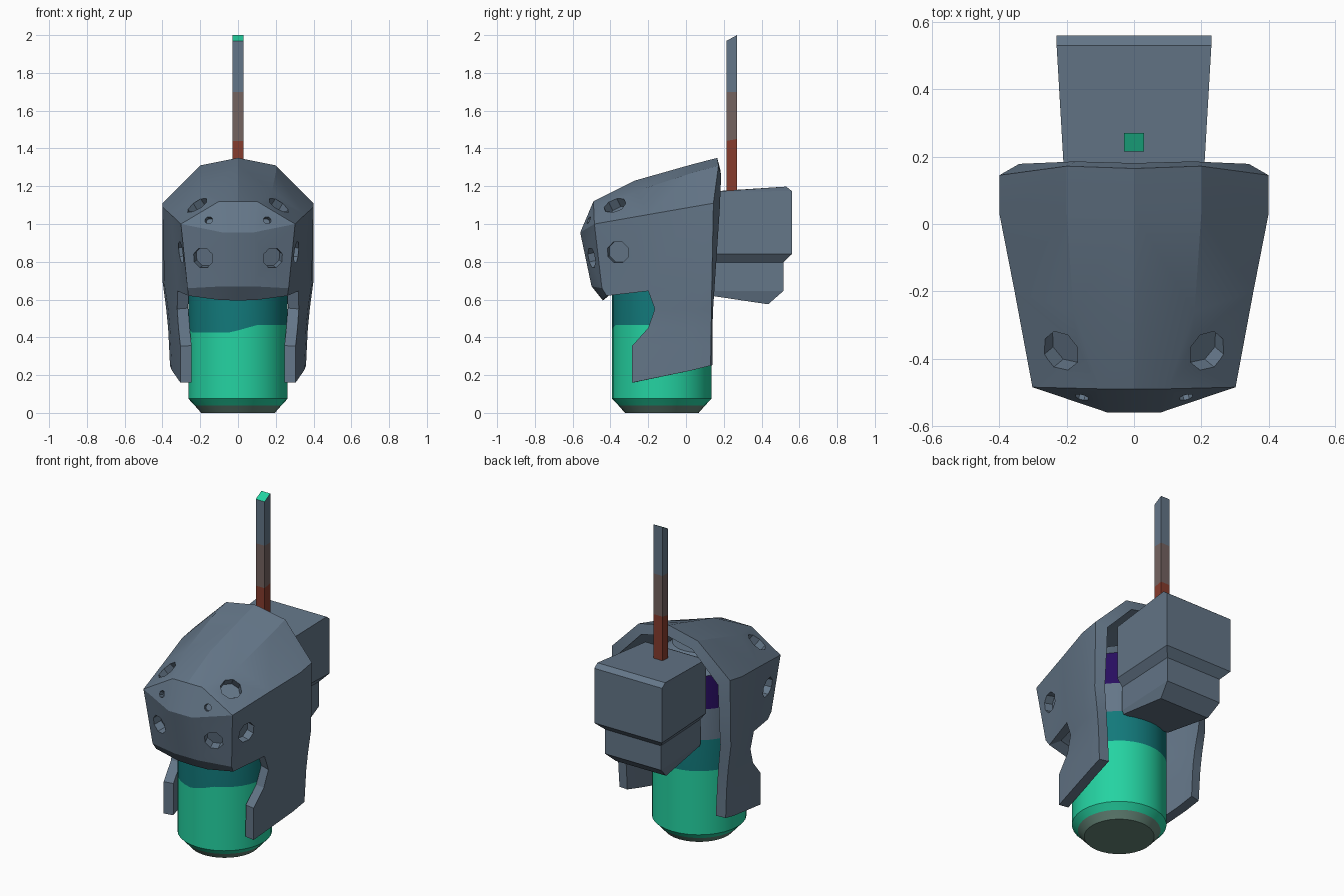
import bpy, bmesh, math
from mathutils import Vector

if "Cube" in bpy.data.objects:
    bpy.data.objects.remove(bpy.data.objects["Cube"])


def mat(name, rgb):
    m = bpy.data.materials.new(name)
    m.diffuse_color = (*rgb, 1)
    m.use_nodes = True
    m.node_tree.nodes["Principled BSDF"].inputs["Base Color"].default_value = m.diffuse_color
    return m


grey = mat("slate grey", (0.127, 0.181, 0.246))
green = mat("bright green", (0.018, 0.65, 0.36))
teal = mat("teal", (0.006, 0.19, 0.195))
purple = mat("dark purple", (0.021, 0.004, 0.114))
red = mat("rust red", (0.24, 0.045, 0.026))
brown = mat("brown grey", (0.175, 0.125, 0.118))
moss = mat("moss grey", (0.13, 0.24, 0.19))


def make(name, verts, faces, mats, idx=None):
    me = bpy.data.meshes.new(name)
    me.from_pydata([tuple(v) for v in verts], [], faces)
    for m in mats:
        me.materials.append(m)
    if idx:
        for p, i in zip(me.polygons, idx):
            p.material_index = i
    bm = bmesh.new()
    bm.from_mesh(me)
    bmesh.ops.recalc_face_normals(bm, faces=bm.faces)
    bm.to_mesh(me)
    bm.free()
    ob = bpy.data.objects.new(name, me)
    bpy.context.collection.objects.link(ob)
    return ob


def select(ob):
    bpy.ops.object.select_all(action='DESELECT')
    ob.select_set(True)
    bpy.context.view_layer.objects.active = ob


def apply(ob, kind, **props):
    select(ob)
    m = ob.modifiers.new(kind.lower(), kind)
    for k, v in props.items():
        setattr(m, k, v)
    bpy.ops.object.modifier_apply(modifier=m.name)


def loft(name, rings, mats, bands=None):
    """Stack closed rings of equal length and cap both ends."""
    n = len(rings[0])
    verts = [v for r in rings for v in r]
    faces, idx = [], []
    for k in range(len(rings) - 1):
        for i in range(n):
            j = (i + 1) % n
            faces.append((k*n+i, k*n+j, k*n+n+j, k*n+n+i))
            idx.append(bands[k] if bands else 0)
    faces += [tuple(range(n)), tuple(range(len(verts)-n, len(verts)))]
    idx += [bands[-2], bands[-1]] if bands else [0, 0]
    return make(name, verts, faces, mats, idx)


# Hooded shell: half of the outer skin, one named point per corner
P = dict(
    B0=(0, .165, 1.35), B1=(.2, .172, 1.31), B2=(.4, .145, 1.11),
    A0=(0, .03, 1.315), A1=(.2, .03, 1.27), A2=(.4, .03, 1.09),
    M0=(0, -.27, 1.23), M1=(.18, -.26, 1.175), M2=(.355, -.2, 1.05),
    F0=(0, -.49, 1.12), F1=(.1, -.49, 1.12), F2=(.302, -.485, 1.0),
    P0=(0, -.56, .955), P1=(.08, -.56, .955),
    Q0=(0, -.5, .67), Q1=(.08, -.5, .67), Q2=(.268, -.445, .66),
    R0=(0, -.44, .595), R1=(.1, -.44, .598), R2=(.262, -.42, .62),
    B3=(.4, .137, .7), A3=(.39, .03, .68), M3=(.32, -.2, .645),
    B4=(.38, .135, .55), A4=(.37, .03, .55), M4=(.322, -.165, .55),
    B5=(.37, .133, .45), A5=(.36, .03, .45), M5=(.315, -.2, .45),
    B6=(.365, .132, .355), A6=(.356, .03, .355), M6=(.305, -.285, .355),
    B7=(.36, .13, .25), A7=(.35, .03, .225), M7=(.305, -.285, .16))
names = list(P)
quads = ["F0 F1 P1 P0", "F1 F2 P1", "P0 P1 Q1 Q0", "P1 F2 Q2 Q1",
         "Q0 Q1 R1 R0", "Q1 Q2 R2 R1", "M2 F2 Q2 R2 M3"]
for a, b in ("BA", "AM", "MF"):
    quads += [f"{a}{i} {a}{i+1} {b}{i+1} {b}{i}" for i in (0, 1)]
for i in range(2, 7):
    quads += [f"{a}{i} {a}{i+1} {b}{i+1} {b}{i}" for a, b in ("BA", "AM")]
shell = make("hood_shell", P.values(),
             [[names.index(n) for n in q.split()] for q in quads], [grey])
# make sure the skin faces outward
if max(shell.data.polygons, key=lambda p: p.center.z).normal.z < 0:
    shell.data.flip_normals()
apply(shell, 'MIRROR', use_clip=True)
count = len(shell.data.vertices)
apply(shell, 'SOLIDIFY', thickness=.06, offset=-1, use_even_offset=True)
# slanted back rim: inner edge sits further back
for v in shell.data.vertices[count:]:
    if v.co.y > .09:
        v.co.y = max(v.co.y, .14 + .04 * max(0, min(1, (v.co.z - .5) / .6)))

# Octagonal blind sockets in the shell
sockets = [((.185, -.50, .82), (.3, -.93, -.2), .056, .05),
           ((.31, -.36, .85), (.98, -.19, -.1), .06, .05),
           ((.215, -.375, 1.095), (.48, -.4, .78), .062, .05),
           ((.155, -.515, 1.02), (.23, -.9, .35), .021, .03)]
for c, d, r, depth in sockets:
    for s in (1, -1):
        n = Vector((d[0]*s, d[1], d[2])).normalized()
        c3 = Vector((c[0]*s, c[1], c[2]))
        u = n.cross(Vector((0, 0, 1))).normalized()
        w = n.cross(u)
        rings = [[c3 + n*h + r*(u*math.cos(t) + w*math.sin(t))
                  for t in [math.pi*(k+.5)/4 for k in range(8)]]
                 for h in (-depth, .06)]
        cut = loft("socket_cutter", rings, [grey])
        cut.hide_render = True
        apply(shell, 'BOOLEAN', operation='DIFFERENCE', object=cut, solver='EXACT')
        bpy.data.objects.remove(cut)
select(shell)
bpy.ops.object.shade_smooth_by_angle(angle=math.radians(18))

# Central round column with colour bands
N = 32
prof = [(.195, 0), (.23, .04), (.263, .075), (.263, .465), (.263, .655),
        (.255, .84), (.245, 1.04), (.15, 1.14)]
rings = []
for r, z in prof:
    ring = []
    for k in range(N):
        t = 2*math.pi*k/N
        x, y = r*math.cos(t), r*math.sin(t)
        dip = 0
        if z == .465 and y < 0:   # uneven paint line on the front
            dip = .04 * max(0, min(1, (.1 - x) / .14)) * min(1, -y / .1)
        ring.append((x, y - .128, z - dip))
    rings.append(ring)
column = loft("round_column", rings, [green, teal, grey, purple, moss],
              [4, 0, 0, 1, 2, 3, 2, 4, 2])
select(column)
bpy.ops.object.shade_smooth_by_angle(angle=math.radians(30))


# Back pack: rings of four corners as (half width front, half width back, y0, y1, z0, z1)
def rect(xf, xb, y0, y1, zf, zb):
    return [(-xf, y0, zf), (xf, y0, zf), (xb, y1, zb), (-xb, y1, zb)]


loft("pack_upper", [rect(.17, .19, .1, .515, .795, .795),
                    rect(.205, .23, .1, .56, .84, .84),
                    rect(.205, .23, .1, .56, 1.17, 1.175),
                    rect(.205, .23, .1, .53, 1.168, 1.198)], [grey])
loft("pack_lower", [rect(.16, .17, .1, .435, .625, .575),
                    rect(.17, .19, .1, .515, .645, .645),
                    rect(.17, .19, .1, .515, .8, .8)], [grey])

# Square antenna with three colour bands and a slanted green tip
loft("antenna", [rect(.03, .03, .215, .27, z0, z1) for z0, z1 in
                 ((1.15, 1.17), (1.44, 1.45), (1.70, 1.70), (1.97, 2.0))],
     [red, brown, grey, green], [0, 1, 2, 0, 3])
